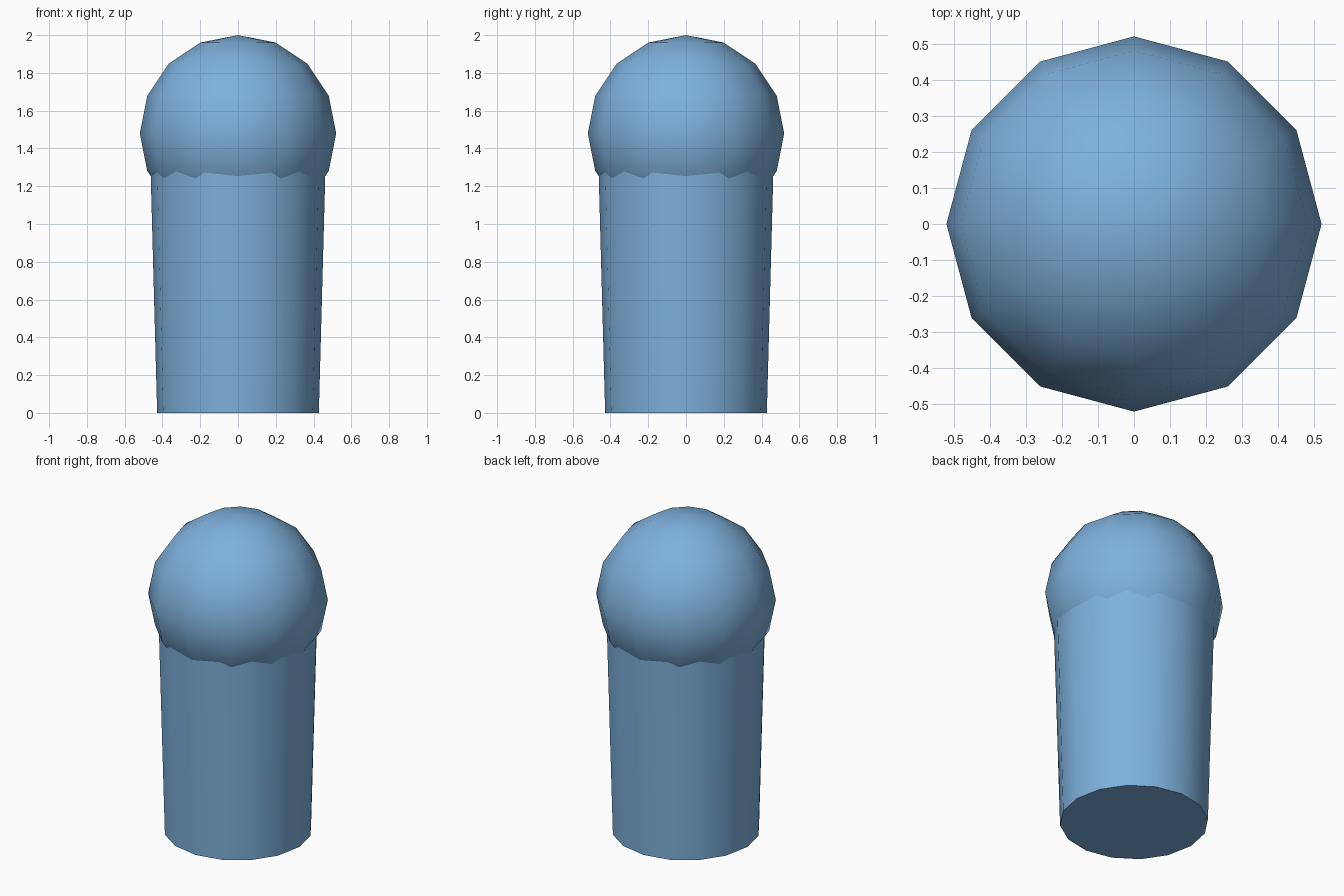
import bpy
import math

if "Cube" in bpy.data.objects:
    bpy.data.objects.remove(bpy.data.objects["Cube"])

# Single colour
blue = bpy.data.materials.new("light_blue")
blue.diffuse_color = (0.21, 0.44, 0.72, 1.0)
blue.use_nodes = True
blue.node_tree.nodes["Principled BSDF"].inputs["Base Color"].default_value = blue.diffuse_color


def lathe(name, profile, sides):
    """Revolve (radius, z) points about z; zero radius makes a pole, open ends are capped."""
    verts, faces, rings = [], [], []
    for r, z in profile:
        n = sides if r > 0 else 1
        rings.append([len(verts) + i for i in range(n)])
        for i in range(n):
            a = 2 * math.pi * i / sides
            verts.append((r * math.cos(a), r * math.sin(a), z))
    for low, high in zip(rings, rings[1:]):
        for i in range(sides):
            j = (i + 1) % sides
            if len(low) == 1:
                faces.append((low[0], high[j], high[i]))
            elif len(high) == 1:
                faces.append((low[i], low[j], high[0]))
            else:
                faces.append((low[i], low[j], high[j], high[i]))
    if len(rings[0]) > 1:
        faces.append(rings[0][::-1])
    if len(rings[-1]) > 1:
        faces.append(rings[-1])
    mesh = bpy.data.meshes.new(name)
    mesh.from_pydata(verts, [], faces)
    mesh.materials.append(blue)
    obj = bpy.data.objects.new(name, mesh)
    bpy.context.collection.objects.link(obj)
    bpy.ops.object.select_all(action='DESELECT')
    obj.select_set(True)
    bpy.context.view_layer.objects.active = obj
    bpy.ops.object.shade_smooth_by_angle(angle=math.radians(40))
    return obj


# Tapered column with a flat base, its top hidden inside the dome
lathe("tapered_column", [(0.428, 0.0), (0.468, 1.48)], 16)

# Ball resting on the column
R, CZ, RINGS = 0.52, 1.48, 8
ball = [(0 if k in (0, RINGS) else R * math.sin(math.pi * k / RINGS),
         CZ - R * math.cos(math.pi * k / RINGS)) for k in range(RINGS + 1)]
lathe("ball_top", ball, 12)
